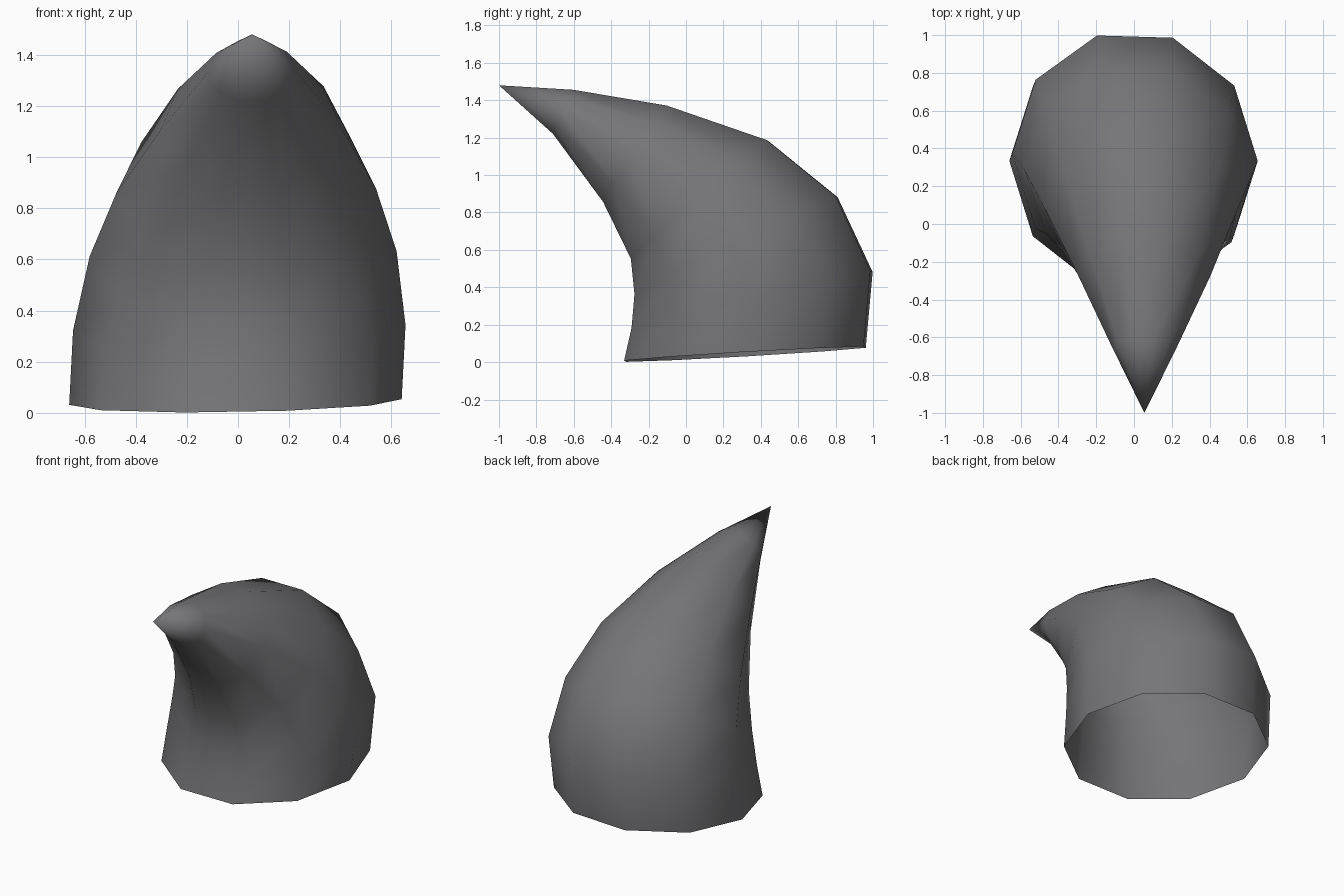
import bpy, bmesh, math
from mathutils import Vector

if "Cube" in bpy.data.objects:
    bpy.data.objects.remove(bpy.data.objects["Cube"])

SIDES = 10

# one flat colour
grey = bpy.data.materials.new("dark grey")
grey.diffuse_color = (0.18, 0.177, 0.186, 1.0)
grey.use_nodes = True
grey.node_tree.nodes["Principled BSDF"].inputs["Base Color"].default_value = grey.diffuse_color

# rings along the curve: inner (front) y, z; outer (back) y, z; centre x; half width
rings = [
    (-0.325, 0.005, 0.955, 0.08, -0.01, 0.65),
    (-0.285, 0.18, 0.992, 0.485, 0.005, 0.65),
    (-0.27, 0.36, 0.805, 0.885, 0.02, 0.60),
    (-0.29, 0.55, 0.435, 1.185, 0.032, 0.508),
    (-0.44, 0.855, -0.10, 1.37, 0.05, 0.352),
    (-0.71, 1.22, -0.60, 1.455, 0.053, 0.17),
]
tip_point = (0.055, -1.0, 1.48)

bm = bmesh.new()


def make_ring(fy, fz, by, bz, cx, half_width):
    """Ten-sided ring, slightly skewed, with a flat side at the back and front."""
    centre = Vector((cx, (fy + by) / 2, (fz + bz) / 2))
    side = Vector((1, -0.03, 0.017)) * half_width
    back = Vector((0, by - fy, bz - fz)) / 2 / math.sin(math.radians(72))
    angles = [2 * math.pi * i / SIDES for i in range(SIDES)]
    return [bm.verts.new(centre + side * math.cos(a) + back * math.sin(a)) for a in angles]


# curved horn: bridged rings, open at the bottom, closed to a point
loops = [make_ring(*r) for r in rings]
for low, high in zip(loops, loops[1:]):
    for i in range(SIDES):
        j = (i + 1) % SIDES
        bm.faces.new((low[i], low[j], high[j], high[i]))
tip = bm.verts.new(tip_point)
for i in range(SIDES):
    bm.faces.new((loops[-1][i], loops[-1][(i + 1) % SIDES], tip))

for face in bm.faces:
    face.smooth = True

mesh = bpy.data.meshes.new("curved_horn")
bm.to_mesh(mesh)
bm.free()
mesh.materials.append(grey)
horn = bpy.data.objects.new("curved_horn", mesh)
bpy.context.collection.objects.link(horn)
